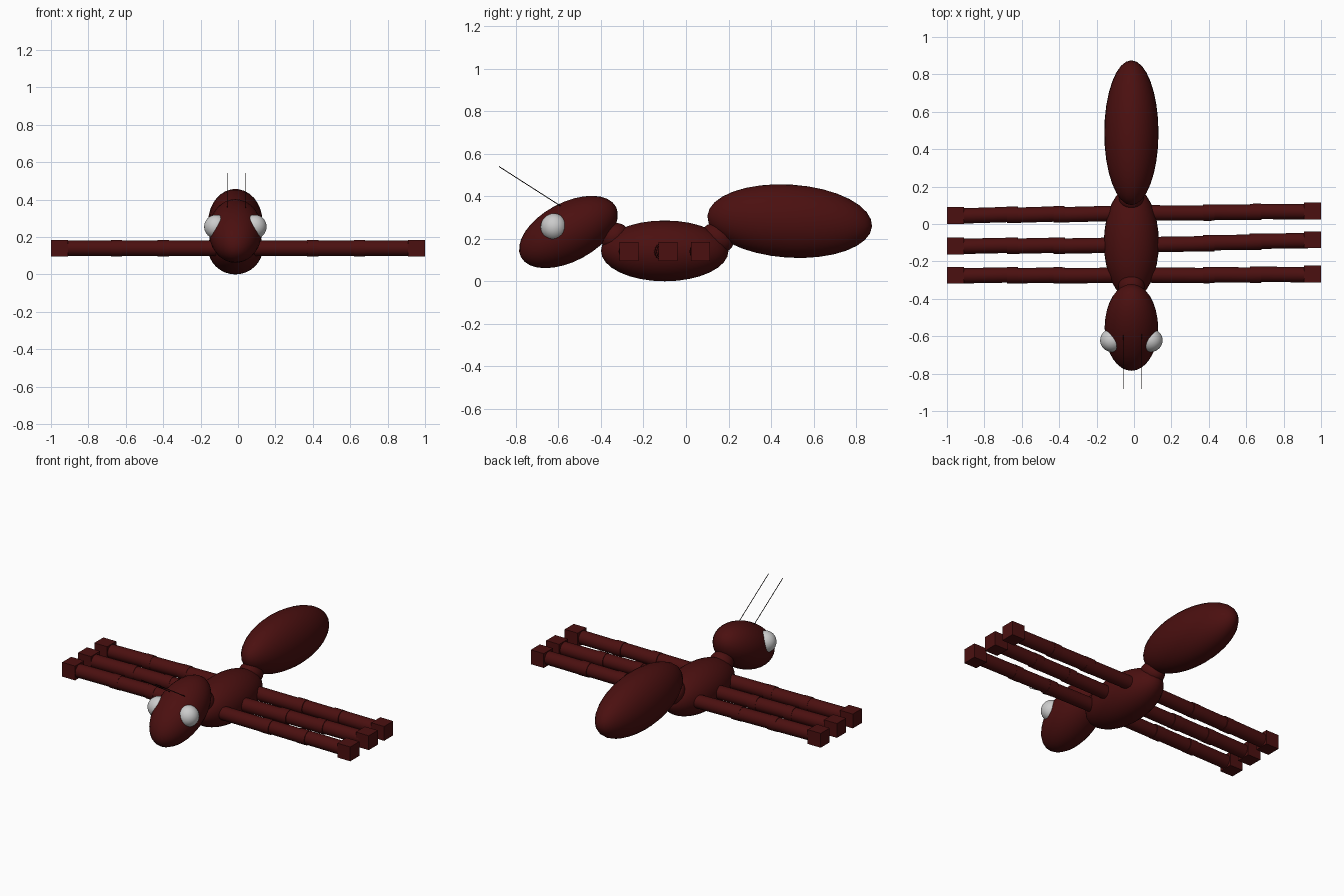
import bpy, math
from mathutils import Vector

cube = bpy.data.objects.get("Cube")
if cube:
    bpy.data.objects.remove(cube, do_unlink=True)

MID = -0.014  # centre line of the body


def material(name, rgb):
    m = bpy.data.materials.new(name)
    m.use_nodes = True
    m.diffuse_color = (*rgb, 1)
    m.node_tree.nodes["Principled BSDF"].inputs["Base Color"].default_value = (*rgb, 1)
    return m


red = material("dark red", (0.07, 0.005, 0.005))
white = material("eye white", (0.6, 0.6, 0.6))
black = material("black", (0.004, 0.002, 0.002))


def finish(name, mat, smooth=True):
    o = bpy.context.object
    o.name = name
    o.data.materials.append(mat)
    if smooth:
        bpy.ops.object.shade_smooth_by_angle(angle=math.radians(40))
    return o


def ellipsoid(name, loc, radii, tilt=0, mat=red):
    bpy.ops.mesh.primitive_uv_sphere_add(segments=32, ring_count=16, radius=1, location=loc,
                                         rotation=(math.radians(tilt), 0, 0))
    bpy.context.object.scale = radii
    return finish(name, mat)


def rod(name, a, b, radius, mat=red, sides=24):
    a, b = Vector(a), Vector(b)
    bpy.ops.mesh.primitive_cylinder_add(vertices=sides, radius=radius, depth=(b - a).length,
                                        location=(a + b) / 2)
    bpy.context.object.rotation_euler = (b - a).to_track_quat("Z", "Y").to_euler()
    return finish(name, mat)


# Body sections
ellipsoid("abdomen", (MID, 0.488, 0.283), (0.145, 0.388, 0.172), -3.7)
ellipsoid("thorax", (MID, -0.1, 0.143), (0.147, 0.3, 0.143))
ellipsoid("head", (MID, -0.553, 0.232), (0.143, 0.253, 0.138), 28)
ellipsoid("neck", (MID, -0.335, 0.21), (0.07, 0.07, 0.062), 30)
ellipsoid("waist", (MID, 0.15, 0.205), (0.068, 0.08, 0.06), -35)

# Eyes and antennae
for side, label in ((1, "left"), (-1, "right")):
    ellipsoid(label + "_eye", (MID + side * 0.103, -0.622, 0.255), (0.064, 0.062, 0.064), mat=white)
    x = -0.008 + side * 0.05
    rod(label + "_antenna", (x, -0.56, 0.335), (x, -0.88, 0.54), 0.002, black, 6)

# Legs: three overlapping segments, small collars, and a cube foot
Z = 0.14
LEGS = {
    "front": (-0.276, -0.268, -0.274),
    "middle": (-0.115, -0.084, -0.117),
    "rear": (0.056, 0.069, 0.045),
}
for row, (hip_y, left_y, right_y) in LEGS.items():
    for side, label, foot_y in ((1, "left", left_y), (-1, "right", right_y)):
        name = f"{label}_{row}_leg"

        def point(x, shift=0):
            return (side * x, hip_y + (foot_y - hip_y) * x + shift, Z)

        for i, (start, end) in enumerate(((0.04, 0.42), (0.38, 0.67), (0.63, 0.93))):
            rod(f"{name}_segment_{i + 1}", point(start, 0.003), point(end, -0.003), 0.041)
        for i, x in enumerate((0.4, 0.65)):
            rod(f"{name}_joint_{i + 1}", point(x - 0.03), point(x + 0.03), 0.044)
        bpy.ops.mesh.primitive_cube_add(size=0.09, location=(side * 0.955, foot_y, Z))
        finish(f"{label}_{row}_foot", red, False)
